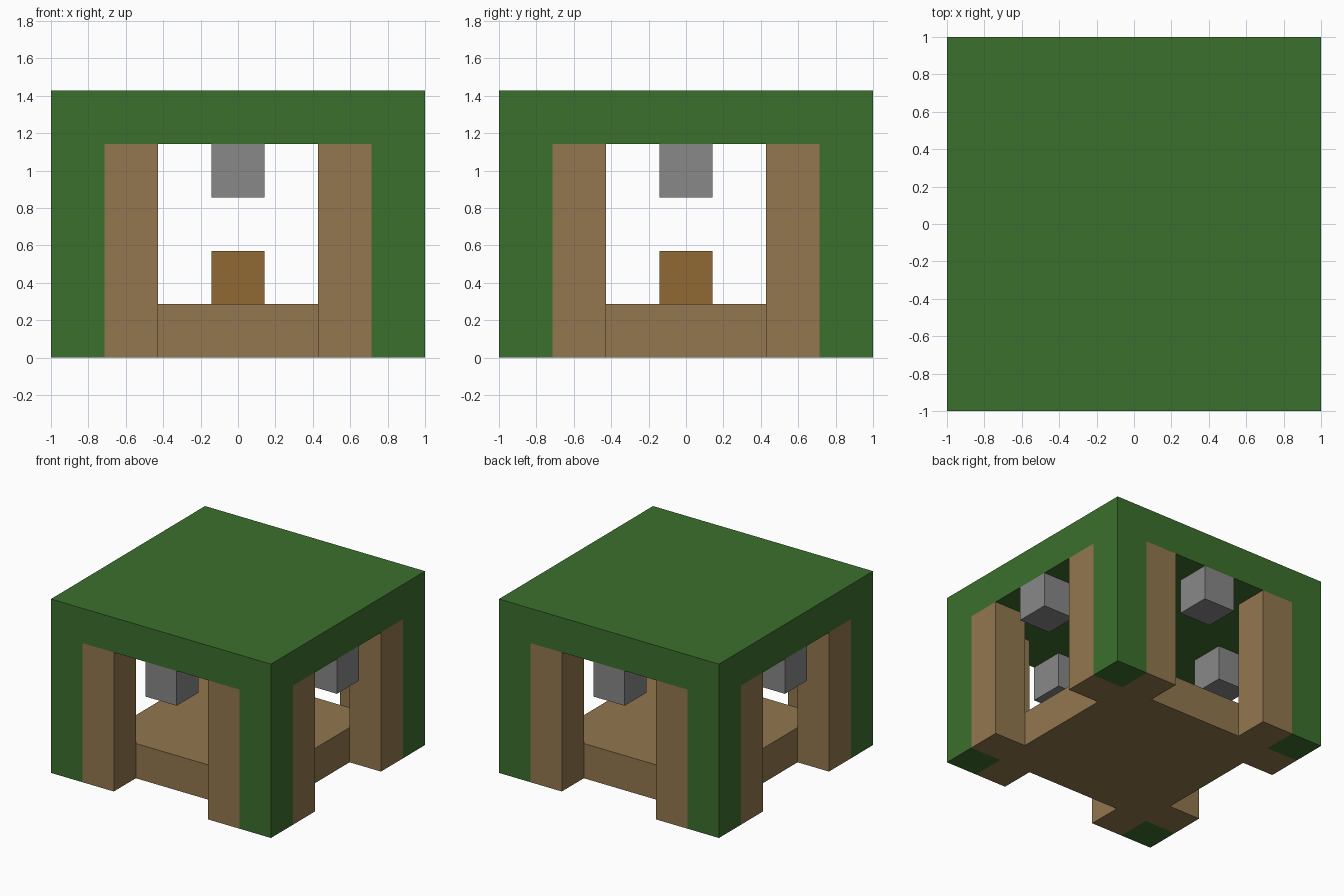
import bpy

cube = bpy.data.objects.get("Cube")
if cube:
    bpy.data.objects.remove(cube, do_unlink=True)

U = 2 / 7  # edge of one block; the model is a 7 x 7 x 5 block grid


def srgb(r, g, b):
    def lin(c):
        c /= 255
        return c / 12.92 if c <= 0.04045 else ((c + 0.055) / 1.055) ** 2.4
    return (lin(r), lin(g), lin(b), 1.0)


def material(name, colour):
    mat = bpy.data.materials.new(name)
    mat.use_nodes = True
    mat.diffuse_color = colour
    bsdf = mat.node_tree.nodes["Principled BSDF"]
    bsdf.inputs["Base Color"].default_value = colour
    bsdf.inputs["Roughness"].default_value = 0.9
    return mat


green = material("leaf green", srgb(60, 112, 45))
tan = material("tan wood", srgb(146, 119, 78))
gold = material("golden brown", srgb(144, 105, 52))
grey = material("stone grey", srgb(136, 136, 136))


def block(name, centre, size, mat):
    """Box in block units: centre x and y, bottom z."""
    x, y, z = centre
    bpy.ops.mesh.primitive_cube_add(size=1, location=(x * U, y * U, (z + size[2] / 2) * U))
    ob = bpy.context.object
    ob.name = name
    ob.scale = [s * U for s in size]
    bpy.ops.object.transform_apply(location=False, rotation=False, scale=True)
    ob.data.materials.append(mat)
    return ob


# Roof slab, floor and the block standing in the middle
block("roof", (0, 0, 4), (7, 7, 1), green)
block("floor", (0, 0, 0), (5, 5, 1), tan)
block("centre_block", (0, 0, 1), (1, 1, 1), gold)

# Corner posts, each flanked by two wooden posts in an L shape
for sx, side in ((-1, "right"), (1, "left")):
    for sy, end in ((-1, "front"), (1, "back")):
        corner = f"{end}_{side}"
        block(f"{corner}_corner_post", (3 * sx, 3 * sy, 0), (1, 1, 4), green)
        block(f"{corner}_{end}_wood_post", (2 * sx, 3 * sy, 0), (1, 1, 4), tan)
        block(f"{corner}_side_wood_post", (3 * sx, 2 * sy, 0), (1, 1, 4), tan)

# Stone blocks hanging from the roof in the middle of each side
for side, x, y in (("front", 0, -3), ("back", 0, 3), ("right", -3, 0), ("left", 3, 0)):
    block(f"{side}_hanging_block", (x, y, 3), (1, 1, 1), grey)
